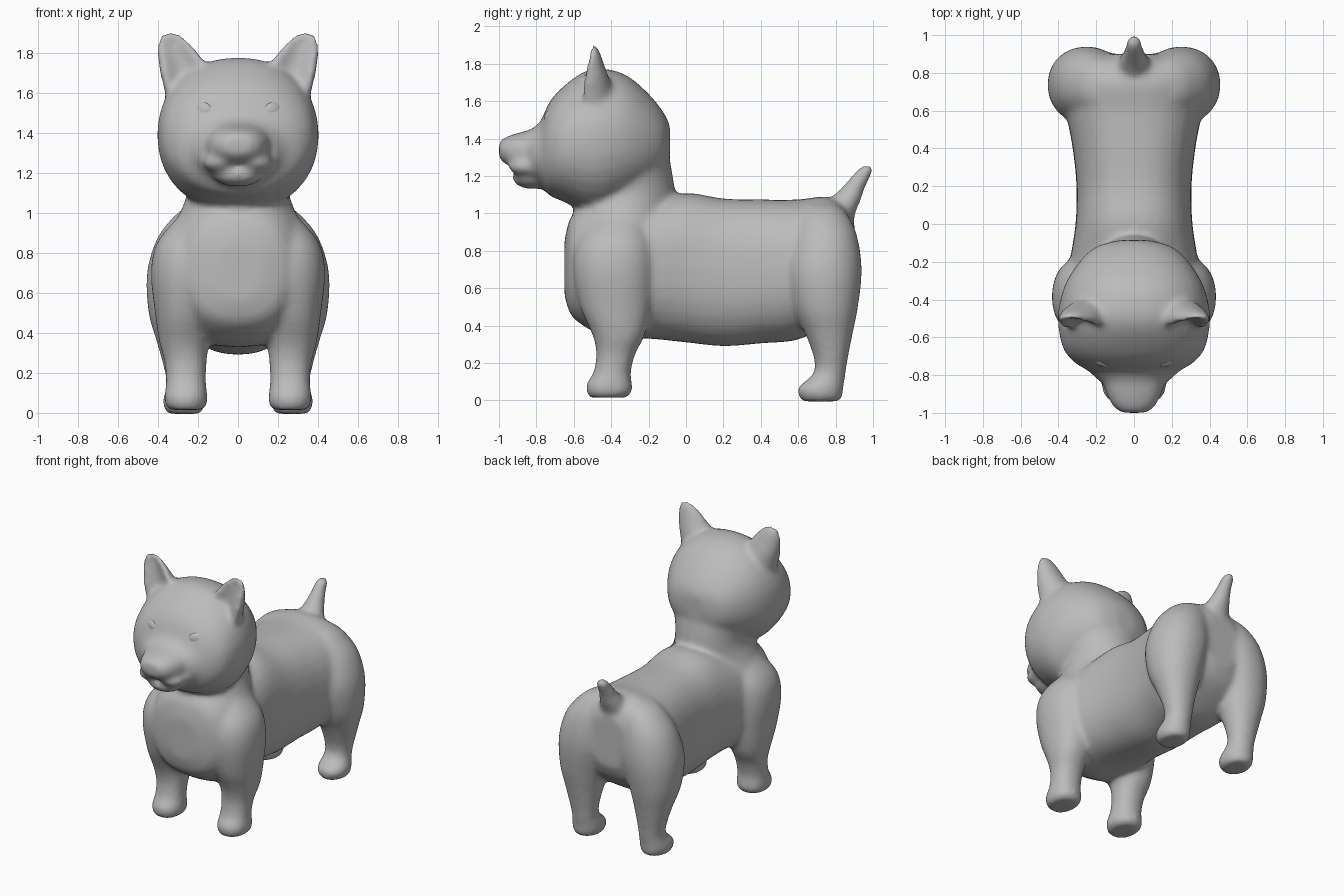
import bpy, bmesh, math
from mathutils import Vector, Matrix

cube = bpy.data.objects.get("Cube")
if cube:
    bpy.data.objects.remove(cube)

grey = bpy.data.materials.new("plain grey")
grey.use_nodes = True
colour = (0.5, 0.5, 0.5, 1)
grey.diffuse_color = colour
grey.node_tree.nodes["Principled BSDF"].inputs["Base Color"].default_value = colour

SIDES = 32
bm = bmesh.new()


def refine(rows, steps=5):
    """Catmull-Rom interpolation of section rows."""
    pts = [Vector(r) for r in rows]
    pts = [2 * pts[0] - pts[1]] + pts + [2 * pts[-1] - pts[-2]]
    out = []
    for a, b, c, d in zip(pts, pts[1:], pts[2:], pts[3:]):
        for i in range(steps):
            t = i / steps
            out.append(b + (c - a) * (t / 2) + (2 * a - 5 * b + 4 * c - d) * (t * t / 2)
                       + (3 * b - a - 3 * c + d) * (t ** 3 / 2))
    return out + [pts[-2]]


def loft(rows, axis, power=2.0, side=1, dent=0.0):
    """Closed tube. Rows: position, centre u, centre v, radius u, radius v."""
    rings = []
    for w, cu, cv, ru, rv in refine(rows):
        ring = []
        for k in range(SIDES):
            a = math.tau * k / SIDES
            c, s = math.cos(a), math.sin(a)
            u = math.copysign(abs(c) ** (2 / power), c)
            v = math.copysign(abs(s) ** (2 / power), s)
            if s < 0:                      # hollow front for the ears
                v *= 1 - dent * (1 - u * u)
            u, v = (cu + max(ru, .01) * u) * side, cv + max(rv, .01) * v
            ring.append(bm.verts.new((u, v, w) if axis == "z" else (u, w, v)))
        rings.append(ring)
    for r, q in zip(rings, rings[1:]):
        for k in range(SIDES):
            n = (k + 1) % SIDES
            bm.faces.new((r[k], r[n], q[n], q[k]))
    bm.faces.new(rings[0][::-1])
    bm.faces.new(rings[-1])


def ball(target, centre, size, turn=0.0, tilt=0.0):
    m = (Matrix.Translation(centre) @ Matrix.Rotation(turn, 4, "Z") @ Matrix.Rotation(tilt, 4, "Y")
         @ Matrix.Diagonal((*size, 1)))
    bmesh.ops.create_uvsphere(target, u_segments=32, v_segments=16, radius=1, matrix=m)


# Torso
loft([(-.65, 0, .71, .12, .15), (-.61, 0, .72, .25, .27), (-.5, 0, .72, .33, .35),
      (-.4, 0, .70, .36, .37), (-.2, 0, .70, .34, .37), (0, 0, .71, .31, .40),
      (.2, 0, .685, .305, .395), (.4, 0, .69, .325, .385), (.6, 0, .70, .36, .375),
      (.75, 0, .75, .36, .34), (.85, 0, .77, .28, .27), (.9, 0, .78, .14, .18)], "y", 2.4)

# Neck
loft([(.6, 0, -.37, .34, .25), (.85, 0, -.36, .36, .26), (1, 0, -.34, .29, .26),
      (1.1, 0, -.325, .255, .265), (1.2, 0, -.32, .26, .25), (1.35, 0, -.33, .3, .23)], "z")

# Head
loft([(-.085, 0, 1.38, .08, .09), (-.12, 0, 1.38, .2, .16), (-.2, 0, 1.39, .29, .25),
      (-.32, 0, 1.40, .365, .34), (-.45, 0, 1.39, .4, .385), (-.55, 0, 1.385, .4, .37),
      (-.66, 0, 1.37, .375, .305), (-.73, 0, 1.345, .32, .25), (-.78, 0, 1.32, .24, .17),
      (-.83, 0, 1.31, .19, .14)], "y", 2.15)

# Muzzle, chin and cheeks of the mouth
loft([(-.7, 0, 1.33, .2, .15), (-.82, 0, 1.335, .17, .115), (-.9, 0, 1.335, .145, .095),
      (-.96, 0, 1.335, .115, .075), (-1.0, 0, 1.34, .07, .045)], "y", 2.3)
ball(bm, (0, -.82, 1.19), (.125, .11, .06))

for side in (1, -1):
    ball(bm, (side * .09, -.85, 1.25), (.085, .1, .05))
    # Front legs with shoulders
    loft([(.015, .26, -.42, .08, .10), (.04, .26, -.41, .105, .12), (.09, .26, -.41, .107, .122),
          (.15, .26, -.395, .1, .1), (.25, .262, -.375, .105, .105), (.35, .268, -.36, .125, .14),
          (.5, .26, -.375, .155, .19), (.7, .24, -.385, .195, .22), (.85, .23, -.38, .175, .2),
          (.98, .2, -.36, .1, .12)], "z", 2.2, side)
    # Hind legs with haunches
    loft([(-.005, .27, .72, .08, .1), (.025, .27, .72, .1, .118), (.07, .27, .72, .105, .122),
          (.14, .267, .765, .09, .088), (.22, .27, .775, .1, .09), (.35, .275, .765, .13, .125),
          (.5, .275, .745, .172, .175), (.7, .25, .735, .205, .205), (.88, .22, .74, .18, .175),
          (1.0, .17, .73, .13, .13), (1.05, .15, .72, .07, .08)], "z", 2.1, side)
    # Ears
    loft([(1.52, .25, -.5, .1, .1), (1.64, .25, -.51, .125, .115), (1.72, .27, -.51, .125, .1),
          (1.79, .297, -.505, .105, .07), (1.85, .322, -.5, .078, .045),
          (1.89, .335, -.5, .05, .027), (1.905, .337, -.5, .02, .015)], "z", 2, side, 1.1)

# Tail
loft([(.9, 0, .8, .1, .08), (1.0, 0, .82, .1, .085), (1.07, 0, .85, .08, .085),
      (1.13, 0, .89, .058, .065), (1.19, 0, .93, .046, .054), (1.235, 0, .958, .04, .043),
      (1.26, 0, .968, .02, .022)], "z")

bmesh.ops.recalc_face_normals(bm, faces=bm.faces[:])


def make_object(name, source):
    mesh = bpy.data.meshes.new(name)
    source.to_mesh(mesh)
    source.free()
    mesh.materials.append(grey)
    obj = bpy.data.objects.new(name, mesh)
    bpy.context.collection.objects.link(obj)
    bpy.ops.object.select_all(action="DESELECT")
    obj.select_set(True)
    bpy.context.view_layer.objects.active = obj
    return obj


# Fuse all parts into one soft skin
body = make_object("dog_body", bm)
remesh = body.modifiers.new("fuse", "REMESH")
remesh.mode = "VOXEL"
remesh.voxel_size = 0.016
soften = body.modifiers.new("soften", "SMOOTH")
soften.factor = 0.5
soften.iterations = 14
for name in ("fuse", "soften"):
    bpy.ops.object.modifier_apply(modifier=name)
bpy.ops.object.shade_smooth()

# Eyes
for side, name in ((1, "left_eye"), (-1, "right_eye")):
    eye = bmesh.new()
    ball(eye, (side * .18, -.722, 1.505), (.06, .03, .048), side * .45, side * .1)
    make_object(name, eye)
    bpy.ops.object.shade_smooth()
